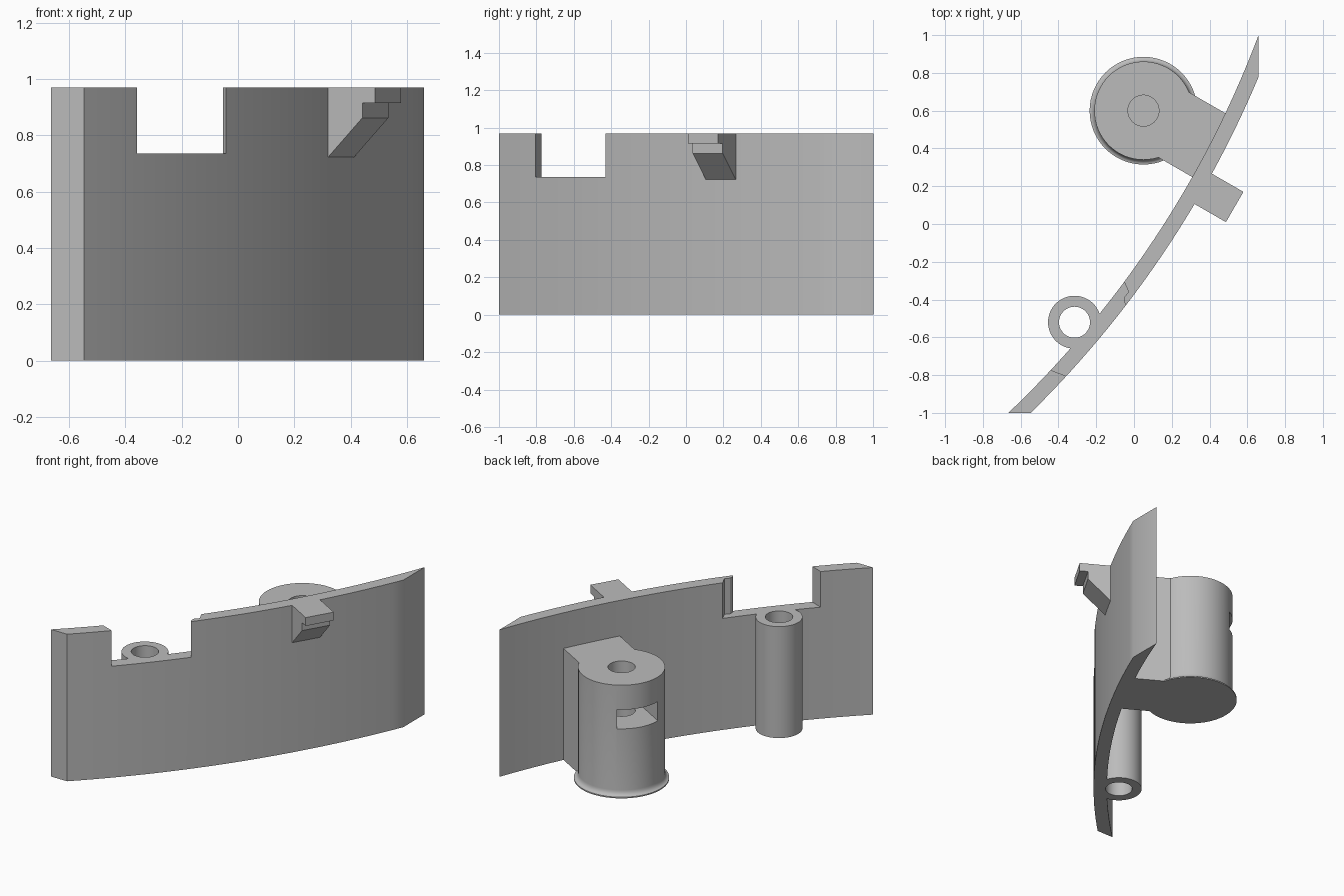
import bpy, bmesh, math
from mathutils import Vector

if "Cube" in bpy.data.objects:
    bpy.data.objects.remove(bpy.data.objects["Cube"])

H, LOW = 0.97, 0.735                    # wall height, boss / notch height
CX, CY, R_IN, R_OUT = -4.367, 2.89, 5.37, 5.452
U = Vector((math.cos(math.radians(-30)), math.sin(math.radians(-30)), 0))  # outward axis
V = Vector((-U.y, U.x, 0))              # sideways axis

grey = bpy.data.materials.new("plain_grey")
grey.diffuse_color = (0.5, 0.5, 0.5, 1)
grey.use_nodes = True
grey.node_tree.nodes["Principled BSDF"].inputs["Base Color"].default_value = grey.diffuse_color


def loft(name, sections):
    """Solid skinned through equal-length closed sections, capped at both ends."""
    bm = bmesh.new()
    rings = [[bm.verts.new(p) for p in s] for s in sections]
    for a, b in zip(rings, rings[1:]):
        for i in range(len(a)):
            j = (i + 1) % len(a)
            bm.faces.new((a[i], a[j], b[j], b[i]))
    bm.faces.new(rings[0])
    bm.faces.new(rings[-1])
    bmesh.ops.recalc_face_normals(bm, faces=bm.faces)
    me = bpy.data.meshes.new(name)
    bm.to_mesh(me)
    bm.free()
    me.materials.append(grey)
    ob = bpy.data.objects.new(name, me)
    bpy.context.collection.objects.link(ob)
    return ob


def prism(name, pts, z0, z1):
    return loft(name, [[(p[0], p[1], z) for p in pts] for z in (z0, z1)])


def lathe(name, c, profile, n=64):
    ang = [2 * math.pi * i / n for i in range(n)]
    return loft(name, [[(c[0] + r * math.cos(a), c[1] + r * math.sin(a), z) for a in ang]
                       for r, z in profile])


def combine(target, other, op):
    m = target.modifiers.new(op.lower(), 'BOOLEAN')
    m.operation, m.object, m.solver = op, other, 'EXACT'
    bpy.context.view_layer.objects.active = target
    bpy.ops.object.modifier_apply(modifier=m.name)
    bpy.data.objects.remove(other)


# Curved wall, trimmed square at both ends
def arc(r, n=28):
    a0 = math.asin((-1 - CY) / r)
    a1 = -math.acos((0.66 - CX) / r)
    return [(CX + r * math.cos(a0 + (a1 - a0) * i / n),
             CY + r * math.sin(a0 + (a1 - a0) * i / n)) for i in range(n + 1)]


panel = prism("curved_panel", arc(R_OUT) + arc(R_IN)[::-1], 0, H)

# Notch in the top edge
notch = [(-0.53, -0.735), (-0.445, -0.772), (-0.36, -0.804), (-0.275, -0.84), (-0.1, -0.9),
         (0.0, -0.5), (-0.043, -0.43), (-0.053, -0.41), (-0.05, -0.385),
         (-0.028, -0.36), (-0.055, -0.3), (-0.075, -0.26), (-0.5, -0.3)]
combine(panel, prism("notch_cutter", notch, LOW, 1.2), 'DIFFERENCE')

# Hollow post beside the notch
post = (-0.315, -0.52)
combine(panel, lathe("post", post, [(0.14, 0), (0.14, LOW)]), 'UNION')
combine(panel, lathe("post_bore", post, [(0.082, -0.1), (0.082, 1.2)]), 'DIFFERENCE')

# Large boss with a flared foot
c = Vector((0.05, 0.6, 0))
flare = [(0.285, 0), (0.285, 0.008)]
flare += [(0.285 - 0.025 * math.sin(t), 0.043 - 0.035 * math.cos(t))
          for t in (math.pi / 2 * i / 5 for i in range(1, 6))]
boss = lathe("boss", c, flare + [(0.26, LOW)])

# Block joining the boss to the wall
web = [c + U * u + V * v for u, v in
       ((0, -0.175), (0.42, -0.175), (0.42, 0.205), (0, 0.205))]
combine(boss, prism("web", web, 0, LOW), 'UNION')

# Screw hole and hexagonal nut slot opening away from the wall
combine(boss, lathe("screw_hole", c, [(0.082, 0.2), (0.082, 1.2)]), 'DIFFERENCE')
slot = [c + U * u + V * v for u, v in
        ((-0.4, -0.135), (0.078, -0.135), (0.156, 0), (0.078, 0.135), (-0.4, 0.135))]
combine(boss, prism("nut_slot", slot, 0.447, 0.573), 'DIFFERENCE')
combine(panel, boss, 'UNION')

# Stepped hook on the outer face
tip = Vector((0.533, 0.09, 0))
profile = [(0, H), (0, 0.915), (-0.052, 0.915), (-0.052, 0.862),
           (-0.195, 0.72), (-0.235, 0.72), (-0.235, H)]
hook = loft("hook", [[tip + U * u + V * v + Vector((0, 0, z)) for u, z in profile]
                     for v in (-0.0925, 0.0925)])
combine(panel, hook, 'UNION')

# Smooth curves, crisp edges
bpy.ops.object.select_all(action='DESELECT')
panel.select_set(True)
bpy.context.view_layer.objects.active = panel
bpy.ops.object.shade_smooth_by_angle(angle=math.radians(25))
